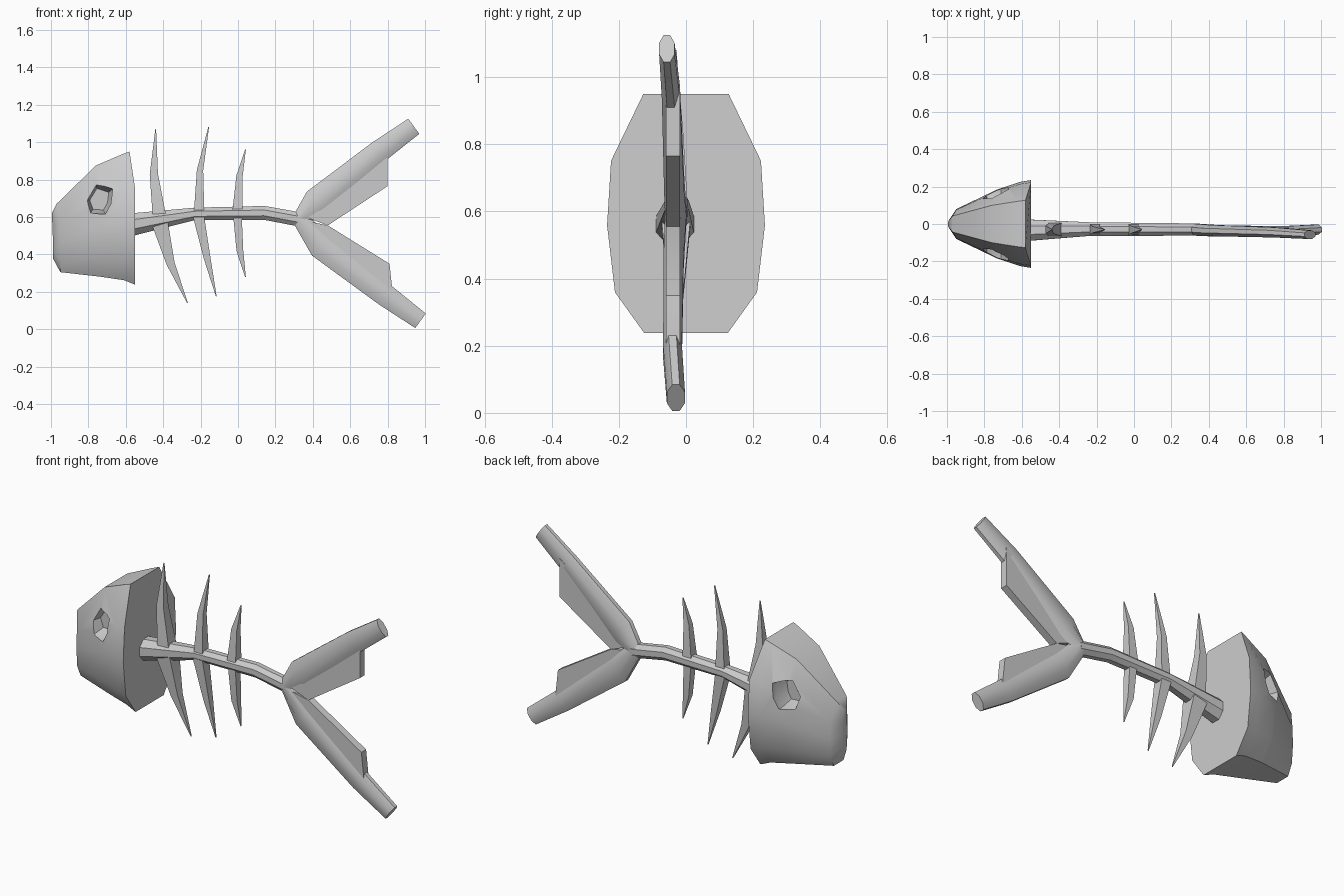
import bpy, bmesh, math
from mathutils import Vector

if "Cube" in bpy.data.objects:
    bpy.data.objects.remove(bpy.data.objects["Cube"])


def make(name, verts, faces, angle=35):
    me = bpy.data.meshes.new(name)
    me.from_pydata(verts, [], faces)
    bm = bmesh.new()
    bm.from_mesh(me)
    bmesh.ops.recalc_face_normals(bm, faces=bm.faces)
    bm.to_mesh(me)
    bm.free()
    ob = bpy.data.objects.new(name, me)
    bpy.context.collection.objects.link(ob)
    smooth(ob, angle)
    return ob


def smooth(ob, angle):
    bpy.ops.object.select_all(action='DESELECT')
    ob.select_set(True)
    bpy.context.view_layer.objects.active = ob
    bpy.ops.object.shade_smooth_by_angle(angle=math.radians(angle))


def loft(name, rings, angle=35):
    n = len(rings[0])
    verts = [v for r in rings for v in r]
    faces = [(i * n + j, i * n + (j + 1) % n, (i + 1) * n + (j + 1) % n, (i + 1) * n + j)
             for i in range(len(rings) - 1) for j in range(n)]
    faces += [tuple(range(n)), tuple(range(len(verts) - n, len(verts)))]
    return make(name, verts, faces, angle)


def limb(name, stations, n=8, angle=35):
    """Tube in the xz plane; station = x, z, half width, half thickness, y centre."""
    c = [Vector((s[0], s[4], s[1])) for s in stations]
    k = 1 / math.cos(math.pi / n)
    rings = []
    for i, s in enumerate(stations):
        t = (c[min(i + 1, len(c) - 1)] - c[max(i - 1, 0)]).normalized()
        side = Vector((-t.z, 0, t.x)).normalized()
        ring = []
        for j in range(n):
            a = 2 * math.pi * (j + 0.5) / n
            ring.append(c[i] + side * (s[2] * k * math.cos(a)) + Vector((0, s[3] * k * math.sin(a), 0)))
        rings.append(ring)
    return loft(name, rings, angle)


# Skull: ten-sided sections, from nose to flat back
half = [(0.54, 1.0), (0.95, 0.72), (1.0, 0.45), (0.9, 0.17), (0.53, 0.0)]
profile = half + [(-y, z) for y, z in reversed(half)]
skull_sections = [  # x at bottom, x at top, half width, z bottom, z top
    (-0.99, -0.995, 0.02, 0.38, 0.62),
    (-0.95, -0.97, 0.08, 0.305, 0.67),
    (-0.73, -0.76, 0.185, 0.28, 0.875),
    (-0.61, -0.62, 0.225, 0.262, 0.935),
    (-0.55, -0.58, 0.235, 0.238, 0.95),
]
rings = []
for xb, xt, w, zb, zt in skull_sections:
    rings.append([(xt if z == 1 else xb, y * w, zb + (zt - zb) * z) for y, z in profile])
skull = loft("skull", rings, 40)

# Eye sockets: tapered pockets cut into both sides
eye = [(-0.76, 0.78), (-0.67, 0.75), (-0.68, 0.67), (-0.71, 0.615), (-0.79, 0.62), (-0.815, 0.69)]
for s in (-1, 1):
    cutter = loft("socket_cutter", [
        [(-0.74 + (x + 0.74) * f, s * y, 0.69 + (z - 0.69) * f) for x, z in eye]
        for y, f in ((0.09, 0.7), (0.16, 1.0), (0.3, 1.0))])
    cutter.hide_render = True
    mod = skull.modifiers.new("socket", 'BOOLEAN')
    mod.operation = 'DIFFERENCE'
    mod.solver = 'EXACT'
    mod.object = cutter
    bpy.context.view_layer.objects.active = skull
    bpy.ops.object.modifier_apply(modifier=mod.name)
    bpy.data.objects.remove(cutter)
smooth(skull, 40)

# Backbone
limb("backbone", [
    (-0.565, 0.56, 0.06, 0.057, -0.033),
    (-0.23, 0.617, 0.033, 0.036, -0.027),
    (0.14, 0.622, 0.037, 0.034, -0.029),
    (0.34, 0.585, 0.038, 0.032, -0.029),
])

# Ribs: x, z, half width at base, middle, tip
ribs = {
    "rib_1_upper": [(-0.42, 0.6, 0.036), (-0.45, 0.83, 0.022), (-0.44, 1.07, 0.002)],
    "rib_1_lower": [(-0.42, 0.575, 0.044), (-0.36, 0.35, 0.022), (-0.27, 0.14, 0.002)],
    "rib_2_upper": [(-0.208, 0.62, 0.028), (-0.203, 0.85, 0.017), (-0.157, 1.08, 0.002)],
    "rib_2_lower": [(-0.212, 0.61, 0.03), (-0.165, 0.38, 0.018), (-0.116, 0.175, 0.002)],
    "rib_3_upper": [(-0.003, 0.63, 0.027), (0.008, 0.82, 0.017), (0.04, 0.96, 0.002)],
    "rib_3_lower": [(-0.003, 0.61, 0.023), (0.01, 0.42, 0.018), (0.04, 0.28, 0.002)],
}
for name, pts in ribs.items():
    limb(name, [(x, z, w, w * 1.0, -0.03) for x, z, w in pts], 4)

# Tail: two spines with thin webs on the inner side
tail = {
    "upper": ([(0.33, 0.59, 0.04, 0.032, -0.03), (0.42, 0.675, 0.08, 0.03, -0.035),
               (0.76, 0.955, 0.06, 0.027, -0.045), (0.94, 1.085, 0.05, 0.023, -0.057)],
              [(0.36, 0.6), (0.42, 0.7), (0.8, 0.98), (0.8, 0.765), (0.48, 0.555)]),
    "lower": ([(0.33, 0.588, 0.04, 0.032, -0.03), (0.445, 0.45, 0.075, 0.03, -0.037),
               (0.79, 0.18, 0.06, 0.028, -0.04), (0.976, 0.045, 0.048, 0.027, -0.03)],
              [(0.36, 0.58), (0.44, 0.42), (0.825, 0.155), (0.825, 0.21), (0.81, 0.35), (0.48, 0.555)]),
}
for side, (bar, web) in tail.items():
    limb("tail_spine_" + side, bar)
    loft("tail_web_" + side, [[(x, y, z) for x, z in web] for y in (-0.06, -0.018)])
